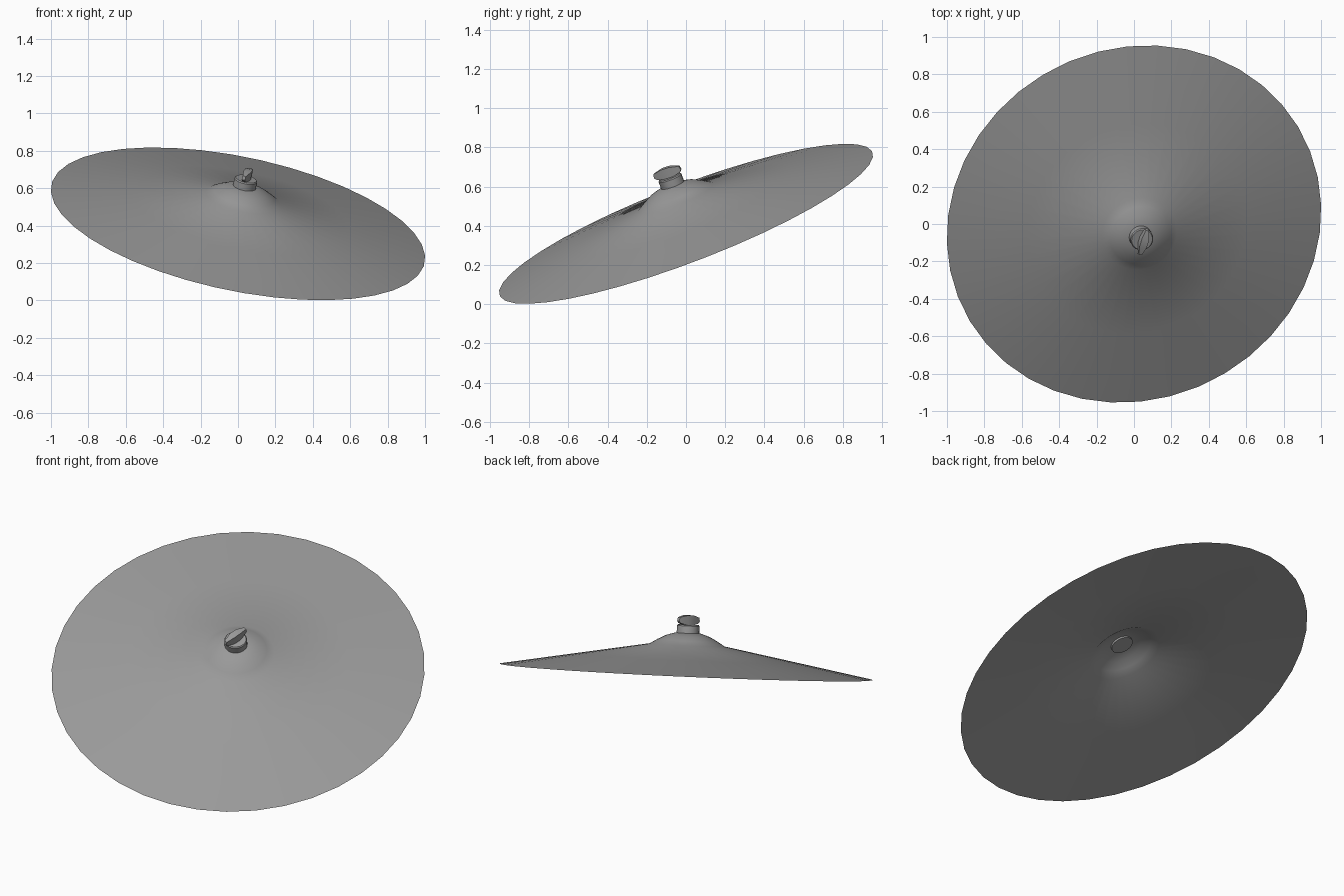
import bpy, bmesh, math
from mathutils import Matrix, Vector

if "Cube" in bpy.data.objects:
    bpy.data.objects.remove(bpy.data.objects["Cube"])

# Tilted frame: the disc axis, with the wing direction as local y
axis = Vector((0.192, -0.351, 0.916)).normalized()
side = Vector((0.2, 0.98, 0)).cross(axis).normalized()
along = axis.cross(side)
FRAME = Matrix((side, along, axis)).transposed().to_4x4()
FRAME.translation = (0, 0, 0.41)

metal = bpy.data.materials.new("grey metal")
metal.diffuse_color = (0.32, 0.32, 0.32, 1)
metal.use_nodes = True
metal.node_tree.nodes["Principled BSDF"].inputs["Base Color"].default_value = metal.diffuse_color


def add_object(name, bm, angle=30, offset=(0, 0, 0)):
    bmesh.ops.recalc_face_normals(bm, faces=bm.faces)
    mesh = bpy.data.meshes.new(name)
    bm.to_mesh(mesh)
    bm.free()
    mesh.transform(Matrix.Translation(offset) @ FRAME)
    mesh.materials.append(metal)
    obj = bpy.data.objects.new(name, mesh)
    bpy.context.collection.objects.link(obj)
    bpy.ops.object.select_all(action='DESELECT')
    obj.select_set(True)
    bpy.context.view_layer.objects.active = obj
    bpy.ops.object.shade_smooth_by_angle(angle=math.radians(angle))
    return obj


def lathe(name, profile, segments, **kw):
    bm = bmesh.new()
    verts = [bm.verts.new((r, 0, z)) for r, z in profile]
    edges = [bm.edges.new(pair) for pair in zip(verts, verts[1:])]
    bmesh.ops.spin(bm, geom=verts + edges, cent=(0, 0, 0), axis=(0, 0, 1),
                   angle=math.tau, steps=segments, use_merge=True)
    bmesh.ops.remove_doubles(bm, verts=bm.verts, dist=1e-5)
    return add_object(name, bm, **kw)


# Thin conical disc with a raised bell, closed by a matching underside
top = [(0, 0.217), (0.07, 0.212), (0.12, 0.196), (0.165, 0.172),
       (0.205, 0.147), (0.6, 0.076), (1.02, 0)]
under = [(r, z - 0.006) for r, z in reversed(top[:-1])]
lathe("cymbal_disc", top + under, 40, angle=40)

# Nut on top of the bell
lathe("nut", [(0, 0.2), (0.062, 0.2), (0.062, 0.256), (0.057, 0.262), (0, 0.262)],
      20, offset=(-0.007, 0.008, 0))

# Wing: a flat outline, thick in the middle and thin at the tips
outline = [(-0.075, -0.004), (-0.07, 0.016), (-0.022, 0.028), (0.022, 0.028),
           (0.07, 0.016), (0.075, -0.004), (0.065, -0.016), (0.015, -0.027),
           (-0.015, -0.027), (-0.065, -0.016)]
bm = bmesh.new()
rings = []
for sign in (-1, 1):
    rings.append([bm.verts.new((sign * (0.02 if abs(y) < 0.03 else 0.009), y, 0.284 + z))
                  for y, z in outline])
n = len(outline)
for i in range(n):
    j = (i + 1) % n
    bm.faces.new((rings[0][i], rings[0][j], rings[1][j], rings[1][i]))
for ring in rings:
    for ids in ((0, 1, 2, 8, 9), (2, 3, 7, 8), (3, 4, 5, 6, 7)):
        bm.faces.new([ring[k] for k in ids])
add_object("nut_wing", bm, offset=(-0.005, 0.005, 0))
